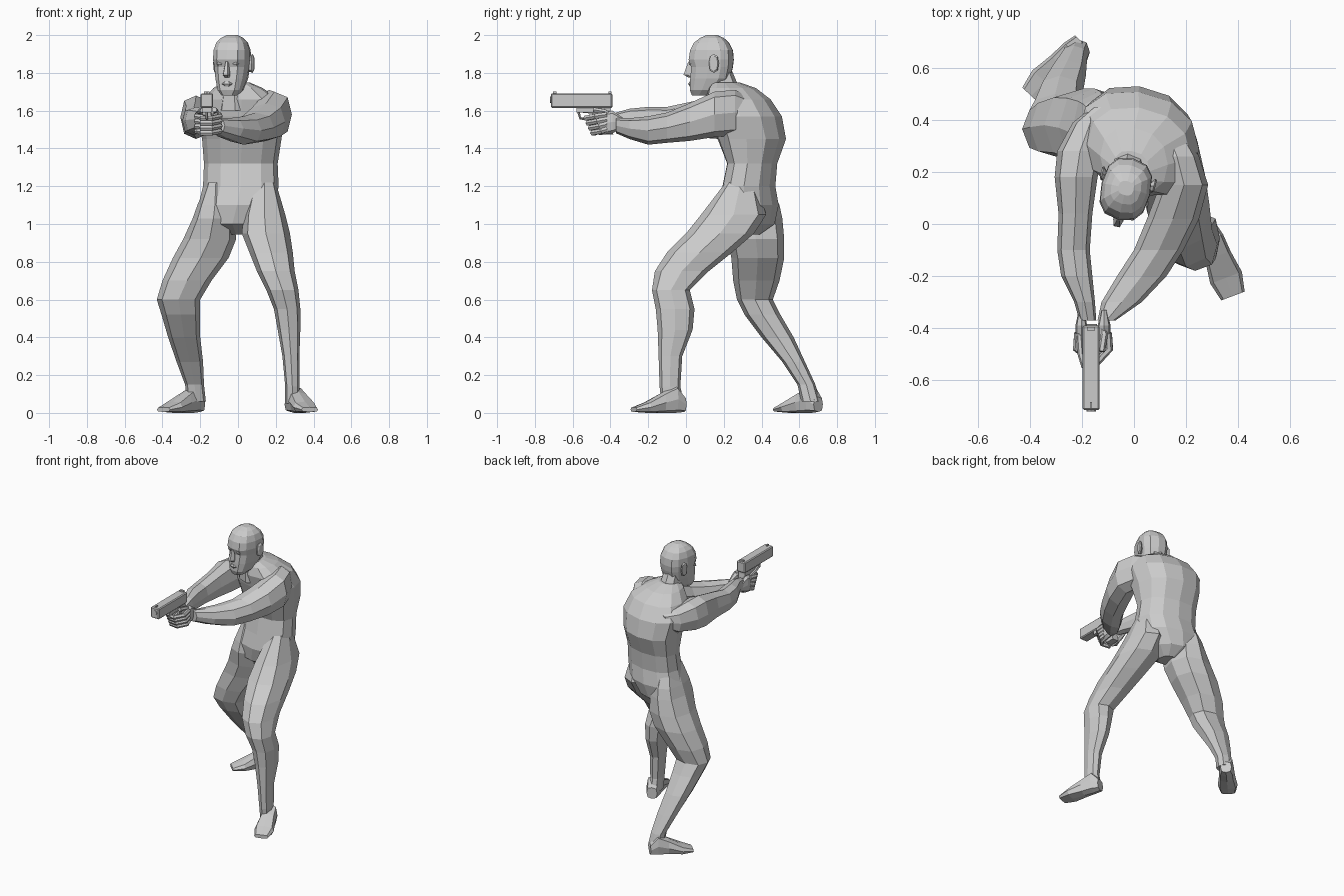
import bpy
import bmesh
import math
from mathutils import Matrix, Vector

default_cube = bpy.data.objects.get("Cube")
if default_cube:
    bpy.data.objects.remove(default_cube, do_unlink=True)

# One plain grey for the whole figure
grey = bpy.data.materials.new("plain grey")
grey.use_nodes = True
grey.diffuse_color = (.6, .6, .6, 1)
shader = next(n for n in grey.node_tree.nodes if n.type == "BSDF_PRINCIPLED")
shader.inputs["Base Color"].default_value = grey.diffuse_color


def finish(name, bm, matrix=None):
    """Turn a bmesh into a flat shaded grey object."""
    if matrix:
        bmesh.ops.transform(bm, matrix=matrix, verts=bm.verts)
    bmesh.ops.recalc_face_normals(bm, faces=bm.faces)
    mesh = bpy.data.meshes.new(name)
    bm.to_mesh(mesh)
    bm.free()
    mesh.materials.append(grey)
    obj = bpy.data.objects.new(name, mesh)
    bpy.context.collection.objects.link(obj)
    return obj


def skin(name, rings, matrix=None):
    """Bridge a row of point rings and close both ends."""
    bm = bmesh.new()
    loops = [[bm.verts.new(point) for point in ring] for ring in rings]
    for lower, upper in zip(loops, loops[1:]):
        for i in range(len(lower)):
            bm.faces.new((lower[i - 1], lower[i], upper[i], upper[i - 1]))
    bm.faces.new(loops[0])
    bm.faces.new(loops[-1])
    return finish(name, bm, matrix)


def loft(name, axis, sections, sides=8, square=.8, matrix=None):
    """Rounded slices along an axis: position, then low and high of the other two."""
    rings = []
    for position, a_low, a_high, b_low, b_high in sections:
        ring = []
        for i in range(sides):
            angle = math.tau * i / sides
            c, s = math.cos(angle), math.sin(angle)
            c = math.copysign(abs(c) ** square, c)
            s = math.copysign(abs(s) ** square, s)
            a = (a_low + a_high + c * (a_high - a_low)) / 2
            b = (b_low + b_high + s * (b_high - b_low)) / 2
            point = {"x": (position, a, b), "y": (a, position, b), "z": (a, b, position)}
            ring.append(point[axis])
        rings.append(ring)
    return skin(name, rings, matrix)


def tube(name, points, radius, sides=6):
    """Sweep a small polygon along a path."""
    points = [Vector(p) for p in points]
    rings = []
    for i, point in enumerate(points):
        along = points[min(i + 1, len(points) - 1)] - points[max(i - 1, 0)]
        turn = along.to_track_quat("Z", "Y")
        rings.append([
            point + turn @ Vector((math.cos(t), math.sin(t), 0)) * radius
            for t in (math.tau * k / sides for k in range(sides))
        ])
    return skin(name, rings)


def box(name, x, y, z, bevel=0, lean=0):
    """Box between pairs of limits; lean shifts the bottom along y."""
    bm = bmesh.new()
    bmesh.ops.create_cube(bm, size=1)
    for v in bm.verts:
        low = v.co.z < 0
        v.co = [pair[int(c > 0)] for pair, c in zip((x, y, z), v.co)]
        v.co.y += lean * low
    if bevel:
        bmesh.ops.bevel(bm, geom=bm.edges[:], offset=bevel, segments=1, affect="EDGES")
    return finish(name, bm)


def placed(x, y, yaw):
    return Matrix.Translation((x, y, 0)) @ Matrix.Rotation(yaw, 4, "Z")


# Torso from crotch to the base of the neck, left side leading
left_leads = Matrix.Identity(4)
left_leads[1][0] = -.13
loft("torso", "z", [
    (.945, -.07, .05, .27, .39),
    (1, -.18, .12, .19, .465),
    (1.1, -.21, .2, .17, .49),
    (1.2, -.185, .215, .195, .475),
    (1.32, -.18, .21, .22, .485),
    (1.45, -.19, .23, .17, .532),
    (1.57, -.215, .25, .13, .51),
    (1.66, -.18, .22, .11, .45),
    (1.72, -.13, .13, .12, .37),
    (1.75, -.08, .06, .14, .28),
], sides=12, square=.88, matrix=left_leads)
loft("neck", "z", [
    (1.6, -.11, .08, .11, .36),
    (1.7, -.09, .05, .11, .29),
    (1.82, -.09, .03, .1, .24),
])

# Legs, the left one stepping forward
loft("left_leg", "z", [
    (1.22, .08, .2, .21, .37),
    (1.05, .03, .25, .08, .425),
    (.95, .02, .275, 0, .36),
    (.85, .06, .29, -.1, .245),
    (.75, .1, .3, -.165, .12),
    (.65, .15, .32, -.18, .02),
    (.55, .19, .33, -.16, .045),
    (.44, .21, .33, -.15, .035),
    (.3, .235, .325, -.145, -.02),
    (.14, .25, .325, -.14, -.03),
    (.05, .25, .325, -.13, -.01),
])
loft("right_leg", "z", [
    (1.22, -.165, -.07, .24, .44),
    (1.1, -.215, -.03, .2, .495),
    (1.03, -.24, -.02, .19, .51),
    (.92, -.29, -.01, .22, .52),
    (.82, -.345, -.05, .24, .52),
    (.7, -.4, -.14, .25, .495),
    (.6, -.43, -.2, .27, .46),
    (.52, -.405, -.2, .31, .5),
    (.4, -.37, -.2, .4, .57),
    (.27, -.325, -.185, .51, .63),
    (.15, -.28, -.18, .59, .685),
    (.06, -.27, -.17, .61, .71),
])

# Feet, turned outward
for name, place in (("left_foot", placed(.28, -.01, .36)),
                    ("right_foot", placed(-.2, .7, -.75))):
    loft(name, "y", [
        (0, -.036, .036, .005, .085),
        (-.05, -.048, .048, 0, .145),
        (-.12, -.052, .052, 0, .11),
        (-.21, -.065, .065, 0, .06),
        (-.285, -.048, .048, .005, .03),
    ], square=.65, matrix=place)

# Arms reaching forward to the grip
loft("left_arm", "y", [
    (.36, .06, .19, 1.52, 1.66),
    (.26, .08, .25, 1.47, 1.71),
    (.15, .1, .285, 1.46, 1.7),
    (.02, .05, .25, 1.44, 1.64),
    (-.1, 0, .19, 1.43, 1.59),
    (-.2, -.065, .125, 1.42, 1.57),
    (-.3, -.125, .03, 1.45, 1.56),
    (-.37, -.14, -.07, 1.48, 1.56),
])
loft("right_arm", "y", [
    (.45, -.16, -.08, 1.52, 1.62),
    (.39, -.235, -.1, 1.48, 1.64),
    (.28, -.295, -.12, 1.46, 1.67),
    (.18, -.305, -.14, 1.45, 1.68),
    (.04, -.29, -.16, 1.46, 1.65),
    (-.1, -.295, -.17, 1.47, 1.62),
    (-.2, -.28, -.16, 1.48, 1.62),
    (-.3, -.23, -.15, 1.5, 1.61),
    (-.37, -.21, -.145, 1.51, 1.59),
])

# Palms, and fingers curled round the grip
for name, outer, inner in (("left_palm", -.09, -.14), ("right_palm", -.225, -.18)):
    low, high = sorted((outer, inner))
    middle = (low + high) / 2
    loft(name, "y", [
        (-.33, middle - .01, middle + .01, 1.51, 1.56),
        (-.39, low, high, 1.48, 1.6),
        (-.46, low, high, 1.47, 1.59),
    ])
for i in range(4):
    z = 1.58 - i * .026
    back = i * .012
    tube("left_finger", [(-.1, -.42, z), (-.095, -.48 + back, z - .01),
                         (-.14, -.53 + back, z - .02), (-.2, -.52 + back, z - .02)], .015)
    tube("right_finger", [(-.215, -.42, z), (-.22, -.48 + back, z - .01),
                          (-.18, -.51 + back, z - .015)], .015)
tube("trigger_finger", [(-.21, -.43, 1.585), (-.205, -.5, 1.595), (-.19, -.55, 1.6)], .012)
tube("left_thumb", [(-.12, -.38, 1.56), (-.115, -.43, 1.595), (-.125, -.49, 1.605)], .014)

# Pistol
box("slide", (-.198, -.132), (-.715, -.39), (1.615, 1.692), bevel=.006)
box("frame", (-.19, -.14), (-.58, -.4), (1.59, 1.62))
box("grip", (-.188, -.142), (-.47, -.4), (1.475, 1.6), lean=.015)
box("front_sight", (-.169, -.161), (-.705, -.685), (1.69, 1.702))
box("rear_sight", (-.18, -.15), (-.41, -.395), (1.69, 1.702))
loft("muzzle", "y", [(-.72, -.183, -.147, 1.64, 1.676), (-.7, -.183, -.147, 1.64, 1.676)], square=1)
tube("trigger_guard", [(-.165, -.57, 1.595), (-.165, -.56, 1.56), (-.165, -.5, 1.55),
                       (-.165, -.46, 1.56)], .007, sides=4)

# Head, looking slightly to its right along the sights
facing = placed(-.03, .14, -.24)
loft("head", "z", [
    (1.68, -.04, .04, -.11, -.02),
    (1.71, -.066, .066, -.122, .04),
    (1.77, -.082, .082, -.12, .095),
    (1.83, -.09, .09, -.114, .11),
    (1.87, -.096, .096, -.128, .115),
    (1.92, -.094, .094, -.12, .11),
    (1.96, -.081, .081, -.098, .088),
    (1.985, -.058, .058, -.065, .06),
    (2, -.03, .03, -.03, .025),
], sides=12, square=.75, matrix=facing)
loft("nose", "z", [
    (1.775, -.012, .012, -.13, -.1),
    (1.79, -.02, .02, -.158, -.1),
    (1.86, -.008, .008, -.132, -.1),
], sides=6, matrix=facing)
loft("lips", "z", [
    (1.728, -.015, .015, -.122, -.1),
    (1.742, -.03, .03, -.13, -.1),
    (1.755, -.015, .015, -.124, -.1),
], sides=6, matrix=facing)
for side, name in ((1, "left"), (-1, "right")):
    loft(name + "_ear", "x", [
        (side * .08, .005, .035, 1.81, 1.88),
        (side * .102, .005, .06, 1.8, 1.9),
        (side * .108, .015, .055, 1.81, 1.89),
    ], matrix=facing)
    middle = side * .042
    loft(name + "_eye", "z", [
        (1.84, middle - .012, middle + .012, -.112, -.09),
        (1.848, middle - .02, middle + .02, -.118, -.09),
        (1.858, middle - .012, middle + .012, -.114, -.09),
    ], sides=6, matrix=facing)
